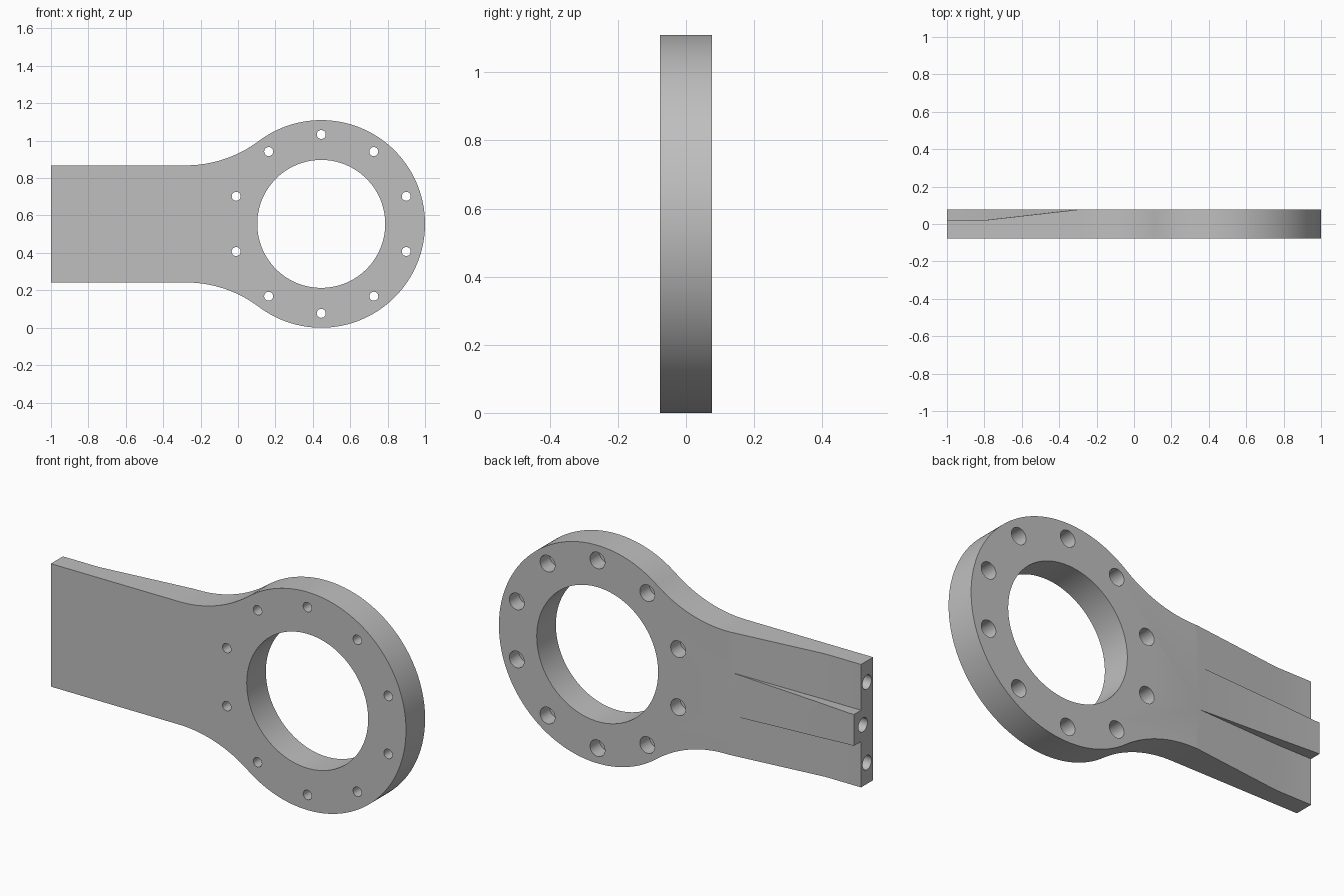
import bpy, bmesh
from math import pi, sin, cos, atan2, sqrt, radians
from mathutils import Matrix, Vector

cube = bpy.data.objects.get("Cube")
if cube:
    bpy.data.objects.remove(cube, do_unlink=True)

CX, CZ, R, T = 0.445, 0.555, 0.555, 0.077   # ring centre, outer radius, half thickness
BORE, BOLT_R = 0.342, 0.478
ARM_H, ARM_X = 0.313, -0.28                 # arm half height, start of the neck fillet

steel = bpy.data.materials.new("plain grey")
steel.use_nodes = True
grey = (0.52, 0.52, 0.52, 1)
steel.diffuse_color = grey
steel.node_tree.nodes["Principled BSDF"].inputs["Base Color"].default_value = grey


def add_object(name, bm):
    bmesh.ops.recalc_face_normals(bm, faces=bm.faces)
    mesh = bpy.data.meshes.new(name)
    bm.to_mesh(mesh)
    bm.free()
    mesh.materials.append(steel)
    ob = bpy.data.objects.new(name, mesh)
    bpy.context.collection.objects.link(ob)
    return ob


def add_cylinder(bm, start, end, radius, sides=32):
    a, b = Vector(start), Vector(end)
    turn = (b - a).to_track_quat('Z', 'Y').to_matrix().to_4x4()
    bmesh.ops.create_cone(bm, cap_ends=True, segments=sides, radius1=radius, radius2=radius,
                          depth=(b - a).length, matrix=Matrix.Translation((a + b) / 2) @ turn)


def arc(cx, cz, r, a0, a1, n):
    return [(cx + r * cos(a0 + (a1 - a0) * i / n), cz + r * sin(a0 + (a1 - a0) * i / n))
            for i in range(n + 1)]


# Plate outline: arm edge, tangent neck fillet, ring; mirrored for the lower half
dx = CX - ARM_X
fillet = (dx * dx + ARM_H ** 2 - R * R) / (2 * (R - ARM_H))
tangent = atan2(ARM_H + fillet, -dx)
upper = [(-1, ARM_H)]
upper += arc(ARM_X, ARM_H + fillet, fillet, -pi / 2, tangent - pi, 24)
upper += arc(CX, 0, R, tangent, 0, 64)[1:]
outline = upper + [(x, -z) for x, z in reversed(upper[:-1])]

bm = bmesh.new()
face = bm.faces.new([bm.verts.new((x, -T, z + CZ)) for x, z in outline])
ext = bmesh.ops.extrude_face_region(bm, geom=[face])
bmesh.ops.translate(bm, vec=(0, 2 * T, 0),
                    verts=[v for v in ext["geom"] if isinstance(v, bmesh.types.BMVert)])
plate = add_object("ring_arm_plate", bm)

cutters = []

# Central bore
bm = bmesh.new()
add_cylinder(bm, (CX, -0.3, CZ), (CX, 0.3, CZ), BORE, 128)
cutters.append(add_object("bore_cutter", bm))

# Ten bolt holes, counterbored from the back
for name, radius, y0 in (("bolt_hole_cutter", 0.024, -0.3), ("counterbore_cutter", 0.042, 0.0)):
    bm = bmesh.new()
    for i in range(10):
        a = pi / 2 + i * pi / 5
        x, z = CX + BOLT_R * cos(a), CZ + BOLT_R * sin(a)
        add_cylinder(bm, (x, y0, z), (x, 0.3, z), radius)
    cutters.append(add_object(name, bm))

# Two ramped recesses on the back, leaving a tapering rib between them
# station: outer x, inner x, floor depth, rib half width at floor and at top
stations = [(-0.18, -0.22, 0.088, 0.115, 0.115),
            (-0.8, -0.8, 0.02, 0.08, 0.095),
            (-1.1, -1.1, 0.02, 0.08, 0.08)]
bm = bmesh.new()
for side in (1, -1):
    rings = []
    for xo, xi, floor, w0, w1 in stations:
        corners = [(xo, floor, 0.6), (xi, floor, w0), (xi, 0.12, w1), (xo, 0.12, 0.6)]
        rings.append([bm.verts.new((x, y, CZ + side * z)) for x, y, z in corners])
    for a, b in zip(rings, rings[1:]):
        for i in range(4):
            j = (i + 1) % 4
            bm.faces.new((a[i], a[j], b[j], b[i]))
    bm.faces.new(rings[0])
    bm.faces.new(rings[-1])
cutters.append(add_object("recess_cutter", bm))

# Three blind holes in the arm end
bm = bmesh.new()
for y, z in ((-0.028, 0.205), (0.005, 0), (-0.028, -0.205)):
    add_cylinder(bm, (-1.2, y, CZ + z), (-0.7, y, CZ + z), 0.036)
cutters.append(add_object("end_hole_cutter", bm))

# Cut everything, then shade
bpy.ops.object.select_all(action='DESELECT')
bpy.context.view_layer.objects.active = plate
plate.select_set(True)
for cutter in cutters:
    cutter.hide_render = True
    mod = plate.modifiers.new(cutter.name, 'BOOLEAN')
    mod.operation = 'DIFFERENCE'
    mod.solver = 'EXACT'
    mod.object = cutter
    bpy.ops.object.modifier_apply(modifier=mod.name)
    bpy.data.objects.remove(cutter, do_unlink=True)
bpy.ops.object.shade_smooth_by_angle(angle=radians(25))
